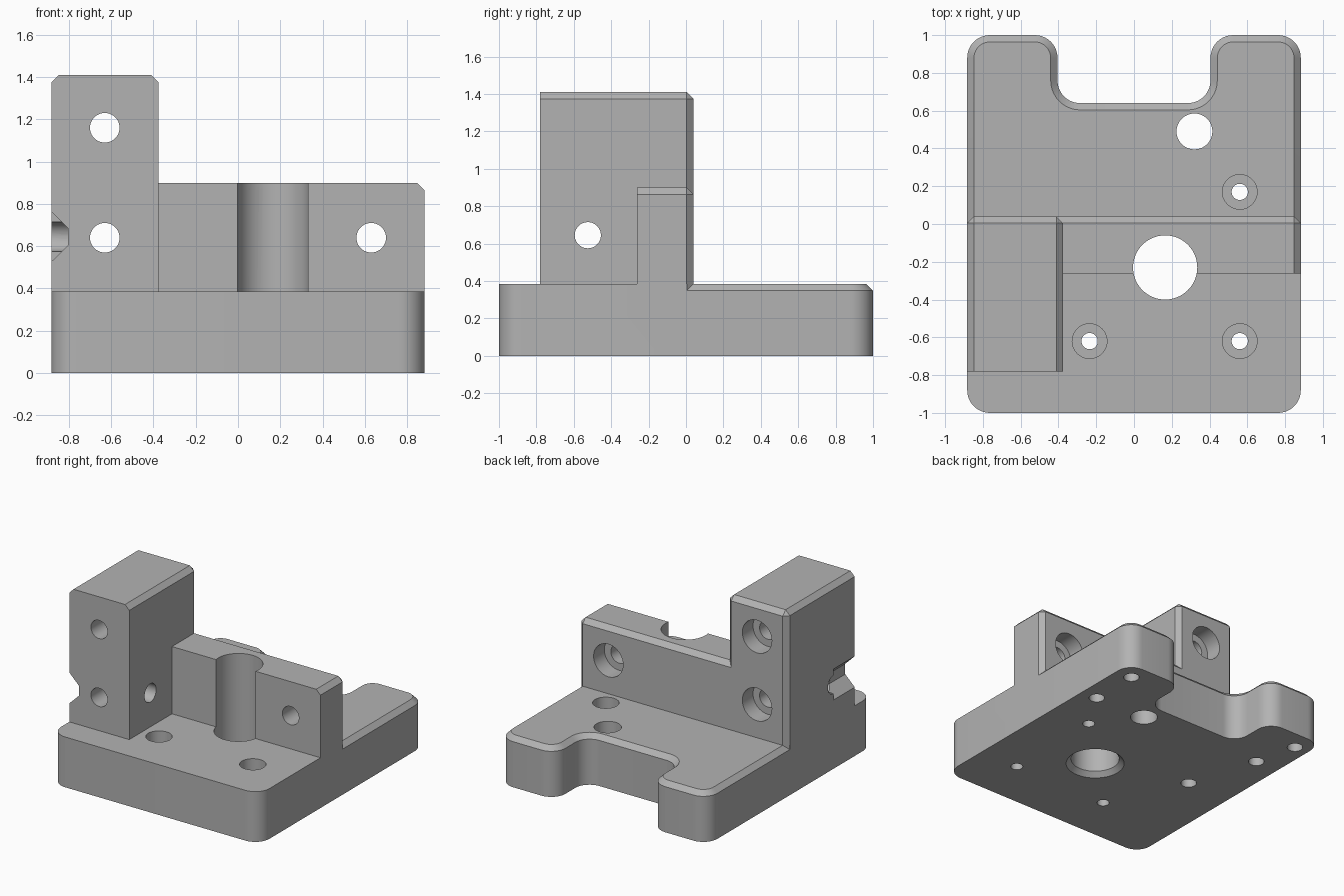
import bpy, bmesh, math
from mathutils import Vector

if "Cube" in bpy.data.objects:
    bpy.data.objects.remove(bpy.data.objects["Cube"])

HX, TOP, C = 0.883, 0.385, 0.036      # half width, base height, chamfer size

gray = bpy.data.materials.new("machined_gray")
gray.diffuse_color = (0.45, 0.45, 0.45, 1)
gray.use_nodes = True
gray.node_tree.nodes["Principled BSDF"].inputs["Base Color"].default_value = gray.diffuse_color


def make(name, bm):
    bmesh.ops.recalc_face_normals(bm, faces=bm.faces)
    me = bpy.data.meshes.new(name)
    bm.to_mesh(me)
    bm.free()
    ob = bpy.data.objects.new(name, me)
    bpy.context.collection.objects.link(ob)
    me.materials.append(gray)
    return ob


def rounded(points, steps=10):
    """Fillet a counter-clockwise outline of (x, y, radius) corners."""
    out, n = [], len(points)
    for i, (x, y, r) in enumerate(points):
        p = Vector((x, y))
        if r == 0:
            out.append(p)
            continue
        a = (Vector(points[i - 1][:2]) - p).normalized()
        b = (Vector(points[(i + 1) % n][:2]) - p).normalized()
        centre = p + (a + b) * r
        for k in range(steps + 1):
            t = k / steps * math.pi / 2
            out.append(centre - b * r * math.cos(t) - a * r * math.sin(t))
    return out


def inset(outline, d):
    out, n = [], len(outline)
    for i, p in enumerate(outline):
        e1 = (p - outline[i - 1]).normalized()
        e2 = (outline[(i + 1) % n] - p).normalized()
        n1, n2 = Vector((-e1.y, e1.x)), Vector((-e2.y, e2.x))
        out.append(p + (n1 + n2) * d / (1 + n1.dot(n2)))
    return out


def loft(name, layers):
    """Stack outlines given as (outline, z) into a closed solid."""
    bm = bmesh.new()
    rings = [[bm.verts.new((p.x, p.y, z)) for p in o] for o, z in layers]
    bm.faces.new(rings[0][::-1])
    bm.faces.new(rings[-1])
    n = len(rings[0])
    for lo, hi in zip(rings, rings[1:]):
        for i in range(n):
            j = (i + 1) % n
            bm.faces.new((lo[i], lo[j], hi[j], hi[i]))
    return make(name, bm)


def block(name, lo, hi, sides):
    """Box with chamfers on the edges where two of the named sides meet."""
    bm = bmesh.new()
    bmesh.ops.create_cube(bm, size=1)
    lo, hi = Vector(lo), Vector(hi)
    mids = {e: (e.verts[0].co + e.verts[1].co) / 2 for e in bm.edges}
    test = {"top": (2, 1), "back": (1, 1), "left": (0, -1), "right": (0, 1)}
    edges = [e for e, m in mids.items()
             if sum(m[test[s][0]] * test[s][1] > 0.4 for s in sides) == 2]
    for v in bm.verts:
        v.co = Vector([(lo[i] + hi[i]) / 2 + v.co[i] * (hi[i] - lo[i]) for i in range(3)])
    bmesh.ops.bevel(bm, geom=edges, offset=C, segments=1, affect='EDGES')
    return make(name, bm)


def drill(axis, a, b, r1, r2=None, seg=40):
    """Round cutter from point a along an axis to coordinate b."""
    i = "xyz".index(axis)
    a = Vector(a)
    end = a.copy()
    end[i] = b
    d = end - a
    bm = bmesh.new()
    bmesh.ops.create_cone(bm, cap_ends=True, segments=seg, radius1=r1,
                          radius2=r1 if r2 is None else r2, depth=d.length)
    q = Vector((0, 0, 1)).rotation_difference(d)
    for v in bm.verts:
        v.co = q @ v.co + (a + end) / 2
    return make("cutter", bm)


def boolean(ob, other, op):
    m = ob.modifiers.new("cut", 'BOOLEAN')
    m.operation, m.object, m.solver = op, other, 'EXACT'
    bpy.context.view_layer.objects.active = ob
    bpy.ops.object.modifier_apply(modifier=m.name)
    bpy.data.objects.remove(other, do_unlink=True)


# Front half of the base plate
R = 0.12
front = rounded([(-HX, -1, R), (HX, -1, R), (HX, 0.005, 0), (-HX, 0.005, 0)])
body = loft("fixture_block", [(front, 0), (front, TOP)])

# Rear half with the open slot and a chamfered top edge
S, SY = 0.405, 0.64
rear = rounded([(-HX, -0.1, 0), (HX, -0.1, 0), (HX, 1, R), (S, 1, R), (S, SY, R),
                (-S, SY, R), (-S, 1, R), (-HX, 1, R)])
boolean(body, loft("rear", [(rear, 0), (rear, TOP - C), (inset(rear, C), TOP)]), 'UNION')

# Upright wall and tall tower
boolean(body, block("wall", (-0.6, -0.263, 0.2), (HX, 0.04, 0.9),
                    ("top", "back", "right")), 'UNION')
boolean(body, block("tower", (-HX, -0.78, 0.2), (-0.375, 0.04, 1.41),
                    ("top", "back", "left", "right")), 'UNION')

cutters = []
# Main bore with chamfered mouths
bx, by = 0.165, -0.23
cutters += [drill("z", (bx, by, -0.1), 1.0, 0.17, seg=64),
            drill("z", (bx, by, 0.91), 0.865, 0.215, 0.17, 64),
            drill("z", (bx, by, -0.01), 0.035, 0.215, 0.17, 64)]
# Plain hole in the plate
cutters.append(drill("z", (0.32, 0.49, -0.1), 0.6, 0.095))
# Counterbored plate screw holes
for x, y in ((0.56, 0.17), (0.56, -0.62), (-0.235, -0.62)):
    cutters += [drill("z", (x, y, -0.1), 0.6, 0.043),
                drill("z", (x, y, 0.2), 0.6, 0.092)]
# Blind holes in the underside
for x, y in ((0.75, 0.485), (0.75, 0.865), (-0.52, -0.02), (-0.69, 0.52), (-0.77, 0.85)):
    cutters.append(drill("z", (x, y, -0.1), 0.2, 0.055))
# Horizontal screw holes, counterbored from the back
for x, z in ((-0.63, 1.16), (-0.63, 0.64), (0.63, 0.64)):
    cutters += [drill("y", (x, -0.9, z), 0.2, 0.07),
                drill("y", (x, -0.09, z), 0.2, 0.125)]
# Cross hole in the tower with a flared mouth
hy, hz = -0.525, 0.645
cutters += [drill("x", (-1, hy, hz), -0.2, 0.07),
            drill("x", (-HX - 0.01, hy, hz), -0.803, 0.128, 0.04)]
# Tapered groove from the flared mouth to the tower front
bm = bmesh.new()
prof = ((-HX - 0.01, 0.128), (-0.803, 0.04), (-0.803, -0.04), (-HX - 0.01, -0.128))
ends = [[bm.verts.new((x, y, hz + z)) for x, z in prof] for y in (-0.85, hy)]
bm.faces.new(ends[0])
bm.faces.new(ends[1][::-1])
for i in range(4):
    j = (i + 1) % 4
    bm.faces.new((ends[0][i], ends[0][j], ends[1][j], ends[1][i]))
cutters.append(make("groove", bm))

for c in cutters:
    boolean(body, c, 'DIFFERENCE')

bpy.ops.object.select_all(action='DESELECT')
body.select_set(True)
bpy.context.view_layer.objects.active = body
bpy.ops.object.shade_smooth_by_angle(angle=math.radians(25))
